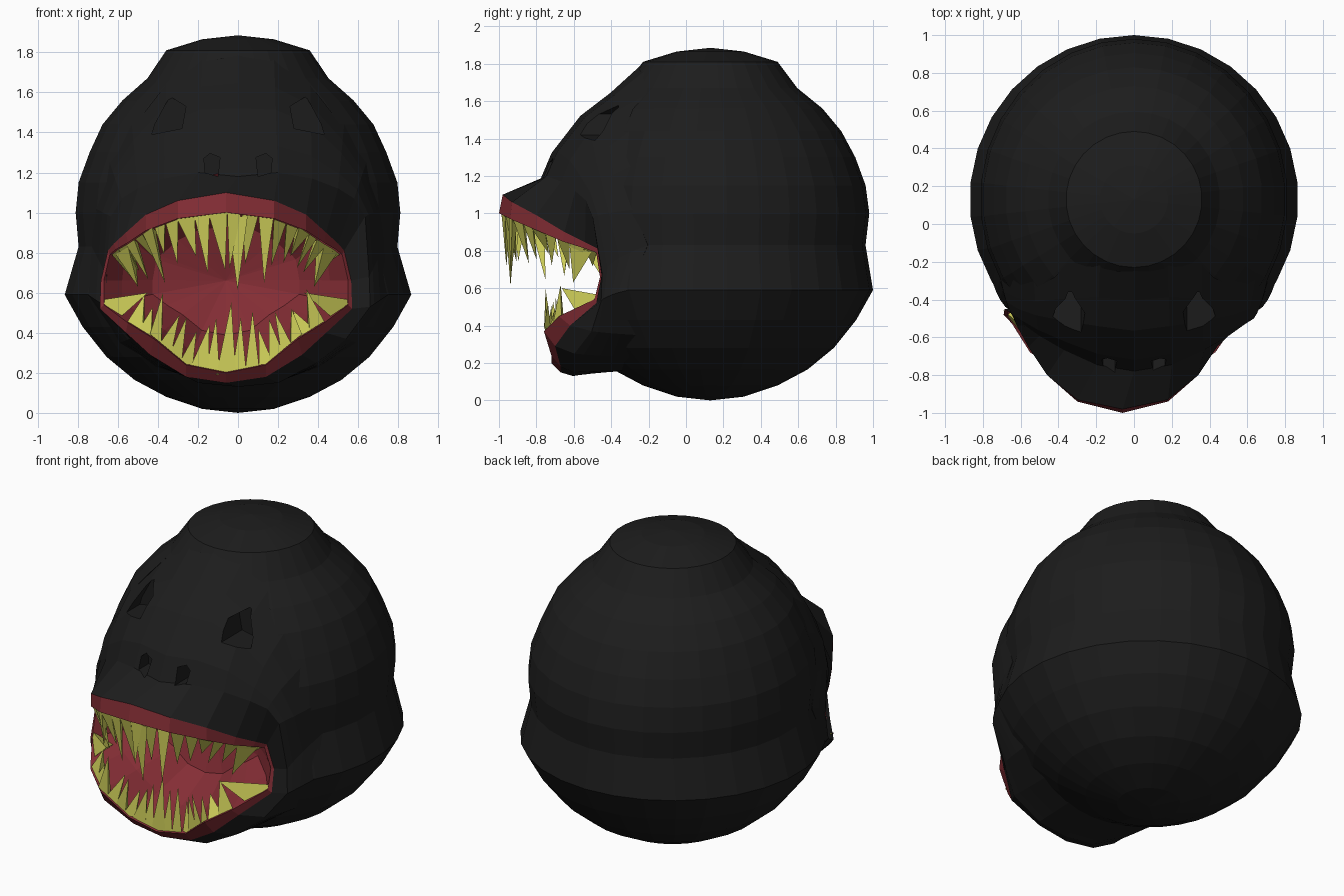
import bpy, bmesh, math, random
from mathutils import Vector

random.seed(11)
if "Cube" in bpy.data.objects:
    bpy.data.objects.remove(bpy.data.objects["Cube"])


def material(name, rgb):
    m = bpy.data.materials.new(name)
    m.use_nodes = True
    m.diffuse_color = (*rgb, 1)
    bsdf = next(n for n in m.node_tree.nodes if n.type == 'BSDF_PRINCIPLED')
    bsdf.inputs["Base Color"].default_value = (*rgb, 1)
    bsdf.inputs["Roughness"].default_value = 0.8
    return m


BLACK = material("black_skin", (0.012, 0.012, 0.012))
RED = material("mouth_red", (0.235, 0.027, 0.036))
YELLOW = material("tooth_yellow", (0.62, 0.62, 0.1))


def finish(bm, name, mats=()):
    bmesh.ops.recalc_face_normals(bm, faces=bm.faces)
    me = bpy.data.meshes.new(name)
    bm.to_mesh(me)
    bm.free()
    ob = bpy.data.objects.new(name, me)
    bpy.context.collection.objects.link(ob)
    for m in mats:
        me.materials.append(m)
    return ob


def bridge(bm, a, b, mat=0):
    for i in range(len(a)):
        j = (i + 1) % len(a)
        bm.faces.new((a[i], a[j], b[j], b[i])).material_index = mat


def fan(bm, ring, point, mat=0):
    tip = bm.verts.new(point)
    for i in range(len(ring)):
        bm.faces.new((ring[i], ring[(i + 1) % len(ring)], tip)).material_index = mat


def prism(name, outline, y0, y1):
    bm = bmesh.new()
    a, b = ([bm.verts.new((x, y, z)) for x, z in outline] for y in (y0, y1))
    bridge(bm, a, b)
    bm.faces.new(a)
    bm.faces.new(b)
    ob = finish(bm, name)
    ob.hide_render = True
    return ob


def cut(ob, cutter):
    mod = ob.modifiers.new("cut", 'BOOLEAN')
    mod.operation, mod.solver, mod.object = 'DIFFERENCE', 'EXACT', cutter
    bpy.context.view_layer.objects.active = ob
    bpy.ops.object.modifier_apply(modifier=mod.name)
    bpy.data.objects.remove(cutter)


# Round body: side radius, depth radius and height, turned about its own axis
CY = 0.13
PROFILE = [(0.18, 0.18, 0.02), (0.36, 0.36, 0.08), (0.52, 0.52, 0.165), (0.66, 0.66, 0.28),
           (0.78, 0.78, 0.43), (0.87, 0.87, 0.59), (0.8, 0.83, 0.83), (0.815, 0.85, 1.0),
           (0.8, 0.83, 1.15), (0.745, 0.775, 1.3), (0.68, 0.7, 1.44), (0.58, 0.6, 1.56),
           (0.455, 0.465, 1.67), (0.36, 0.36, 1.81), (0.18, 0.18, 1.865)]


def on_body(x, z, bulge):
    for a, b in zip(PROFILE, PROFILE[1:]):
        if a[2] <= z <= b[2]:
            rx, ry, _ = Vector(a).lerp(Vector(b), (z - a[2]) / (b[2] - a[2]))
            return Vector((x, CY - ry * math.sqrt(1 - (x / rx) ** 2) - bulge, z))


bm = bmesh.new()
SEG = 30
rings = []
for rx, ry, z in PROFILE:
    rings.append([bm.verts.new((rx * math.sin(math.tau * i / SEG),
                                CY + ry * math.cos(math.tau * i / SEG), z)) for i in range(SEG)])
for a, b in zip(rings, rings[1:]):
    bridge(bm, a, b)
fan(bm, rings[0], (0, CY, 0))
fan(bm, rings[-1], (0, CY, 1.885))
body = finish(bm, "body", [BLACK])


# Head: half loops running from the top centre round the mouth to the bottom
def mirrored(half, cx=0):
    half = [Vector(p) for p in half]
    other = [Vector((-p.x, p.y, p.z)) for p in reversed(half[1:-1])]
    return [p + Vector((cx, 0, 0)) for p in half + other]


MX = -0.06
outer_lip = [(0, -0.98, 1.10), (0.24, -0.93, 1.06), (0.4, -0.8, 0.99), (0.5, -0.65, 0.9),
             (0.56, -0.54, 0.845), (0.59, -0.47, 0.81), (0.625, -0.45, 0.66), (0.63, -0.48, 0.52),
             (0.5, -0.62, 0.4), (0.38, -0.7, 0.29), (0.2, -0.67, 0.18), (0, -0.67, 0.15)]
inner_lip = [(0, -1.0, 1.0), (0.24, -0.94, 0.97), (0.4, -0.8, 0.91), (0.49, -0.66, 0.85),
             (0.55, -0.55, 0.815), (0.58, -0.48, 0.79), (0.61, -0.46, 0.66), (0.61, -0.49, 0.54),
             (0.49, -0.68, 0.45), (0.36, -0.76, 0.37), (0.2, -0.72, 0.24), (0, -0.72, 0.2)]
# x, z and bulge above the body
face_edge = [(0, 1.18, 0.09), (0.2, 1.2, 0.09), (0.37, 1.17, 0.07), (0.5, 1.12, 0.07),
             (0.58, 1.07, 0.08), (0.635, 0.98, 0.1), (0.655, 0.68, 0.04), (0.66, 0.53, 0.07),
             (0.54, 0.37, 0.14), (0.39, 0.25, 0.24), (0.2, 0.15, 0.28), (0, 0.13, 0.28)]
seam = [(0, 1.8), (0.18, 1.77), (0.36, 1.66), (0.53, 1.44), (0.64, 1.25), (0.71, 1.02),
        (0.73, 0.83), (0.75, 0.59), (0.59, 0.35), (0.41, 0.23), (0.2, 0.16), (0, 0.155)]

loops = []
for t in (1, 0.75, 0.55, 0.23, 0):
    half = []
    for (x0, z0, b0), (x1, z1) in zip(face_edge, seam):
        bulge = b0 * (1 - t) + 0.1 * t * (1 - t) - 0.005 * t
        half.append(on_body(x0 + (x1 - x0) * t, z0 + (z1 - z0) * t, bulge))
    loops.append(mirrored(half))
inner = mirrored(inner_lip, MX)


# Mouth lining: arched palate, then a narrower throat
def lining(width, above, below, y, pull):
    ring = []
    for p in inner:
        dz = p.z - 0.67
        ring.append(Vector((MX + (p.x - MX) * width, p.y + (y - p.y) * pull,
                            0.67 + dz * (above if dz > 0 else below))))
    return ring


loops += [mirrored(outer_lip, MX), inner,
          lining(0.85, 1.75, 0.85, -0.3, 0.6), lining(0.6, 0.8, 0.6, -0.24, 1)]

bm = bmesh.new()
vloops = [[bm.verts.new(p) for p in loop] for loop in loops]
for i, (a, b) in enumerate(zip(vloops, vloops[1:])):
    bridge(bm, a, b, 1 if i > 4 else 0)
fan(bm, vloops[0], (0, 0.1, 0.85))
fan(bm, vloops[-1], (MX, -0.15, 0.66), 1)
head = finish(bm, "head", [BLACK, RED])

# Open the body behind the face
cut(body, prism("face_opening", [(p.x * 0.98, 0.9 + (p.z - 0.9) * 0.98) for p in loops[0]], -2, 0))

# Eye sockets and nostrils; the left nostril opens into the mouth
EYE = [(0.43, 1.39), (0.415, 1.44), (0.34, 1.58), (0.26, 1.53), (0.28, 1.42)]
NOSTRIL = [(0.1, 1.18), (0.165, 1.2), (0.17, 1.27), (0.14, 1.295), (0.09, 1.275)]
for side, depth in ((-1, -0.65), (1, -0.45)):
    cut(head, prism("eye_cutter", [(side * x, z) for x, z in EYE], -1.2, -0.36))
    cut(head, prism("nostril_cutter", [(side * x, z) for x, z in NOSTRIL], -1.2, depth))


# Teeth: three-sided spikes set along the inner lip
def along(path, t):
    lengths = [(b - a).length for a, b in zip(path, path[1:])]
    d = t * sum(lengths)
    for a, b, n in zip(path, path[1:], lengths):
        if d <= n:
            return a.lerp(b, d / n), (b - a).normalized()
        d -= n


def tooth(bm, base, tangent, width, spike):
    back = Vector((MX - base.x, 0.35, 0)).normalized()
    base = base + back * 0.012
    corners = [base - tangent * width / 2, base + tangent * width / 2, base + back * width * 0.6]
    v = [bm.verts.new(p) for p in corners]
    bm.faces.new(v)
    fan(bm, v, base + spike)


def teeth(path, count, width, long, short, up):
    bm = bmesh.new()
    for i in range(count):
        t = (i + 0.5) / count
        p, tangent = along(path, t)
        middle = 1 - abs(2 * t - 1)
        length = (short + (long - short) * middle) * random.uniform(0.7, 1.15)
        if i % 2:
            length *= 0.75
        lean = Vector(((MX - p.x) * 0.15 + random.uniform(-0.03, 0.03),
                       random.uniform(0, 0.06), up * length))
        tooth(bm, p, tangent, width * random.uniform(0.75, 1.2), lean)
    return bm


n = len(inner)
upper = teeth([inner[i % n] for i in range(-5, 6)], 20, 0.09, 0.34, 0.14, -1)
lower = teeth(inner[8:15], 17, 0.085, 0.34, 0.15, 1)

# Long front fang, side fangs and large tusks at the mouth corners
tooth(upper, Vector((0, -0.98, 0.98)), Vector((1, 0, 0)), 0.1, Vector((0, 0.03, -0.37)))
for s in (-1, 1):
    tooth(upper, Vector((MX + s * 0.53, -0.57, 0.81)), Vector((s * 0.45, 0.85, -0.25)), 0.14,
          Vector((-s * 0.08, -0.04, -0.18)))
    tooth(lower, Vector((MX + s * 0.59, -0.53, 0.52)), Vector((s * 0.55, 0.7, 0.45)), 0.19,
          Vector((-s * 0.19, -0.14, 0.08)))
finish(upper, "upper_teeth", [YELLOW])
finish(lower, "lower_teeth", [YELLOW])
